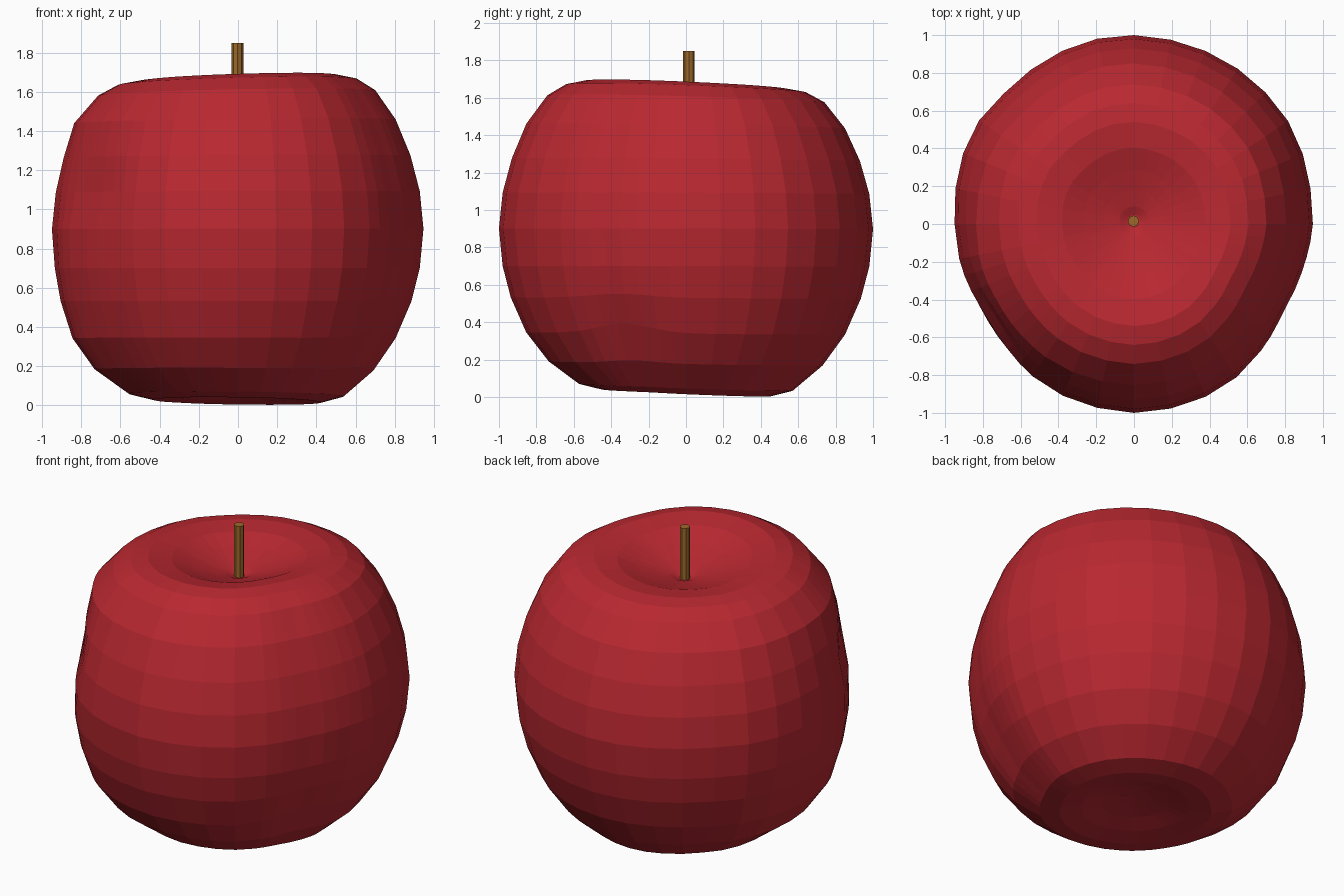
import bpy, bmesh, math

if "Cube" in bpy.data.objects:
    bpy.data.objects.remove(bpy.data.objects["Cube"])


def material(name, rgb):
    m = bpy.data.materials.new(name)
    m.diffuse_color = (*rgb, 1)
    m.use_nodes = True
    m.node_tree.nodes["Principled BSDF"].inputs["Base Color"].default_value = m.diffuse_color
    return m


def finish(bm, name, mat):
    bmesh.ops.recalc_face_normals(bm, faces=bm.faces)
    me = bpy.data.meshes.new(name)
    bm.to_mesh(me)
    bm.free()
    me.materials.append(mat)
    ob = bpy.data.objects.new(name, me)
    bpy.context.collection.objects.link(ob)
    return ob


red = material("apple red", (0.485, 0.021, 0.03))
brown = material("stem brown", (0.34, 0.14, 0.022))

# Widest radius every 15 degrees, counter-clockwise from +x
OUTLINE = [.947, .955, .98, .985, .99, .993, 1, 1, .985, .976, .99, .968,
           .95, .945, .94, .957, .98, .99, 1, .995, .985, .95, .915, .925]

# Lathe profile (radius fraction, height): base dimple, side, top dimple
PROFILE = [(.02, .085), (.10, .08), (.20, .065), (.32, .037), (.45, .022), (.57, .052), (.73, .18),
           (.85, .34), (.935, .53), (.98, .70), (1, .90), (.98, 1.09),
           (.93, 1.27), (.85, 1.45), (.74, 1.595), (.64, 1.652), (.54, 1.67), (.40, 1.65),
           (.28, 1.605), (.17, 1.57), (.08, 1.545), (.035, 1.525)]


def outline(deg):
    t = (deg % 360) / 15
    i = int(t)
    f = t - i
    return OUTLINE[i] * (1 - f) + OUTLINE[(i + 1) % 24] * f


def bell(x, centre, width):
    return math.exp(-((x - centre) / width) ** 2)


def bump(deg, centre, width):
    return bell((deg - centre + 180) % 360 - 180, 0, width)


def skin_point(deg, frac, z):
    a = math.radians(deg)
    c, s = math.cos(a), math.sin(a)
    # dent on the front left, with fuller flesh under and over it
    side = max(0, min(1, (frac - .45) / .2))
    r = outline(deg) * frac
    r -= side * .045 * bump(deg, 216, 18) * bell(z, 1.08, .2)
    r += side * bump(deg, 200, 45) * (.05 * bell(z, .25, .3) + .035 * bell(z, 1.45, .15))
    # tilted crown and base, with a lifted crease low on the front right
    top, base = (z / 1.7) ** 4, (1 - z / 1.7) ** 6
    lean = min(1, frac / .5)
    dz = lean * (top * (.018 * c - .024 * s) + base * (-.022 * s - .008 * c))
    dz += .055 * bump(deg, 335, 16) * bell(z, .37, .17)
    return r * c, r * s + .015 * (1 - lean), max(0, z + dz)


# Apple body: columns are narrower around the two dents
angles, a = [], 0.0
while a < 359:
    angles.append(a)
    a += 5.625 if 191 <= a < 236 or 315 <= a < 349 else 11.25

bm = bmesh.new()
rings = [[bm.verts.new(skin_point(d, f, z)) for d in angles] for f, z in PROFILE]
n = len(angles)
for low, high in zip(rings, rings[1:]):
    for i in range(n):
        j = (i + 1) % n
        bm.faces.new((low[i], low[j], high[j], high[i]))
bm.faces.new(rings[0])
bm.faces.new(rings[-1])
finish(bm, "apple_body", red)

# Stem
bm = bmesh.new()
bmesh.ops.create_cone(bm, cap_ends=True, segments=8, radius1=.03, radius2=.03, depth=.33)
bmesh.ops.translate(bm, verts=bm.verts, vec=(-.003, .015, 1.685))
finish(bm, "stem", brown)
